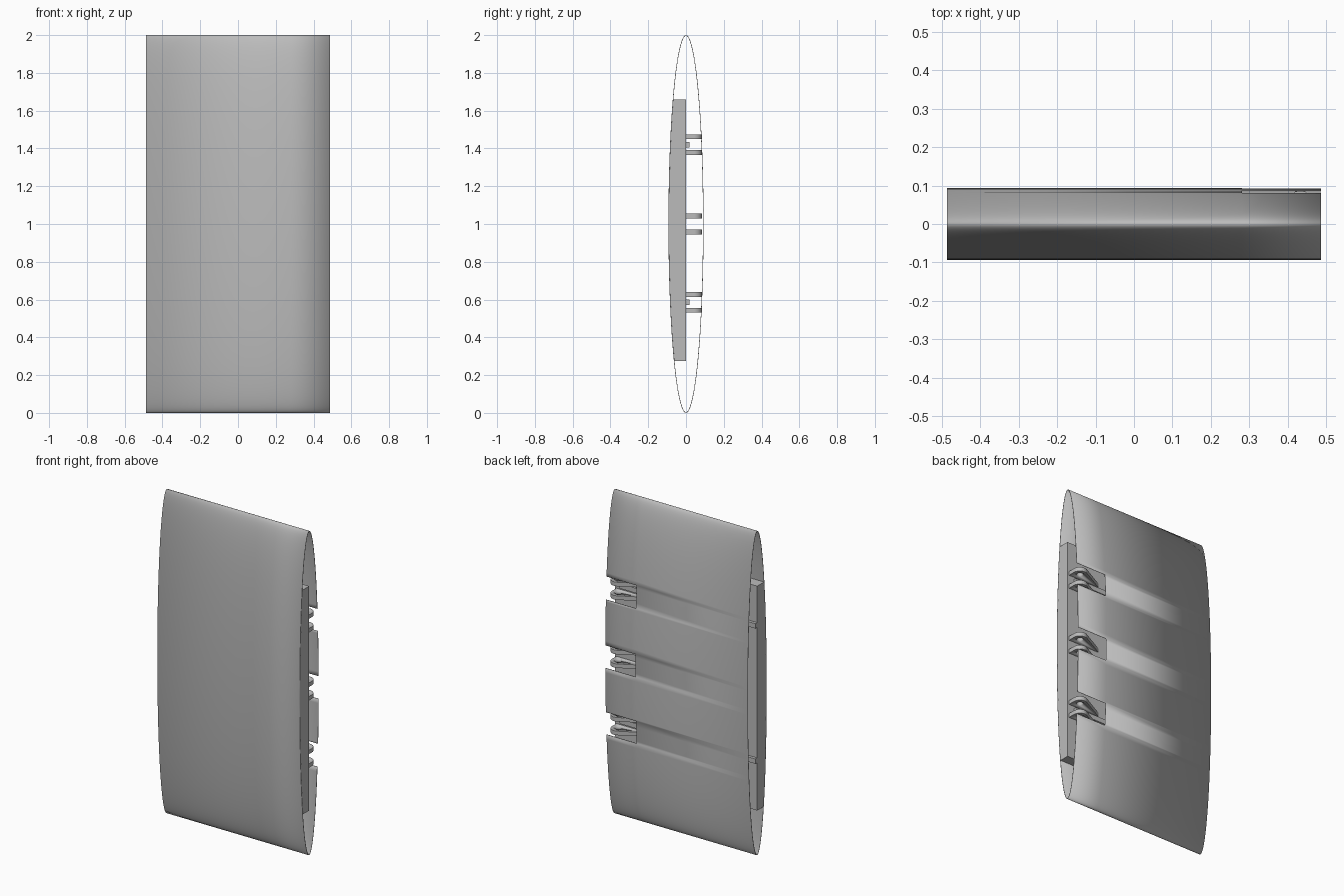
import bpy, bmesh, math

cube = bpy.data.objects.get("Cube")
if cube:
    bpy.data.objects.remove(cube, do_unlink=True)

HALF_X, RY, RZ, MID = 0.486, 0.093, 1.0, 1.0
HINGES = (0.585, 1.0, 1.42)
NOTCH_X, NOTCH_H = 0.28, 0.07

grey = bpy.data.materials.new("light grey")
grey.use_nodes = True
grey.diffuse_color = (0.5, 0.5, 0.5, 1)
grey.node_tree.nodes["Principled BSDF"].inputs["Base Color"].default_value = (0.5, 0.5, 0.5, 1)


def finish(bm, name, smooth=True):
    bmesh.ops.recalc_face_normals(bm, faces=bm.faces)
    mesh = bpy.data.meshes.new(name)
    bm.to_mesh(mesh)
    bm.free()
    obj = bpy.data.objects.new(name, mesh)
    bpy.context.collection.objects.link(obj)
    mesh.materials.append(grey)
    if smooth:
        bpy.ops.object.select_all(action="DESELECT")
        obj.select_set(True)
        bpy.context.view_layer.objects.active = obj
        bpy.ops.object.shade_smooth_by_angle(angle=math.radians(30))
    return obj


def prism(name, outline, axis, low, high, smooth=True):
    """Extrude a 2D outline: (y, z) along x, or (x, y) along z."""
    bm = bmesh.new()
    place = (lambda p, t: (t, *p)) if axis == "x" else (lambda p, t: (*p, t))
    rings = [[bm.verts.new(place(p, t)) for p in outline] for t in (low, high)]
    for ring in rings:
        bm.faces.new(ring)
    for i in range(len(outline)):
        j = (i + 1) % len(outline)
        bm.faces.new((rings[0][i], rings[0][j], rings[1][j], rings[1][i]))
    return finish(bm, name, smooth)


# Elliptical open tube, with three notches in the back at the +x end
angles = [2 * math.pi * i / 128 for i in range(128)]
angles += [math.asin((z + s * NOTCH_H - MID) / RZ) for z in HINGES for s in (-1, 1)]
angles = sorted({round(a % (2 * math.pi), 5) for a in angles})
bm = bmesh.new()
columns = [[bm.verts.new((x, RY * math.cos(a), MID + RZ * math.sin(a))) for a in angles]
           for x in (-HALF_X, NOTCH_X, HALF_X)]
for c in range(2):
    for i in range(len(angles)):
        j = (i + 1) % len(angles)
        quad = (columns[c][i], columns[c][j], columns[c + 1][j], columns[c + 1][i])
        y = sum(v.co.y for v in quad) / 4
        z = sum(v.co.z for v in quad) / 4
        if c == 1 and y > 0 and any(abs(z - h) < NOTCH_H for h in HINGES):
            continue
        bm.faces.new(quad)
shell = finish(bm, "outer_shell")
skin = shell.modifiers.new("thin wall", "SOLIDIFY")
skin.thickness = 0.003
skin.offset = -1

# Solid core filling the front half of the tube
LOW, HIGH, STEPS = 0.275, 1.66, 32
arc = []
for i in range(STEPS + 1):
    z = LOW + (HIGH - LOW) * i / STEPS
    arc.append((-(RY - 0.002) * math.sqrt(1 - (z - MID) ** 2), z))
prism("core_block", [(0, LOW)] + arc + [(0, HIGH)], "x", -HALF_X, HALF_X)

# Raised rails along the flat back of the core
for label, z in (("lower", HINGES[0]), ("upper", HINGES[2])):
    prism(label + "_rail", [(0, z - 0.015), (0.018, z - 0.015), (0.018, z + 0.015), (0, z + 0.015)],
          "x", -HALF_X, 0.44, False)


# Hinge lugs: a rounded eye with a tapered root and a pin hole
EYE_X, EYE_Y, EYE_R, HOLE_R = 0.432, 0.043, 0.043, 0.02


def lug(name, z):
    start, root_x = math.radians(125), 0.26
    outer = [(EYE_X + EYE_R, 0.0)]
    for i in range(17):
        a = start * i / 16
        outer.append((EYE_X + EYE_R * math.cos(a), EYE_Y + EYE_R * math.sin(a)))
    outer.append((root_x, 0.0))
    body = prism(name, outer, "z", z - 0.0125, z + 0.0125)
    hole = [(EYE_X + HOLE_R * math.cos(math.tau * i / 24),
             EYE_Y + HOLE_R * math.sin(math.tau * i / 24)) for i in range(24)]
    cutter = prism(name + "_hole_cutter", hole, "z", z - 0.03, z + 0.03)
    cutter.hide_render = True
    cutter.hide_viewport = True
    cut = body.modifiers.new("pin hole", "BOOLEAN")
    cut.operation = "DIFFERENCE"
    cut.solver = "EXACT"
    cut.object = cutter


for level, z in zip(("lower", "middle", "upper"), HINGES):
    lug(level + "_hinge_bottom_lug", z - 0.042)
    lug(level + "_hinge_top_lug", z + 0.042)
